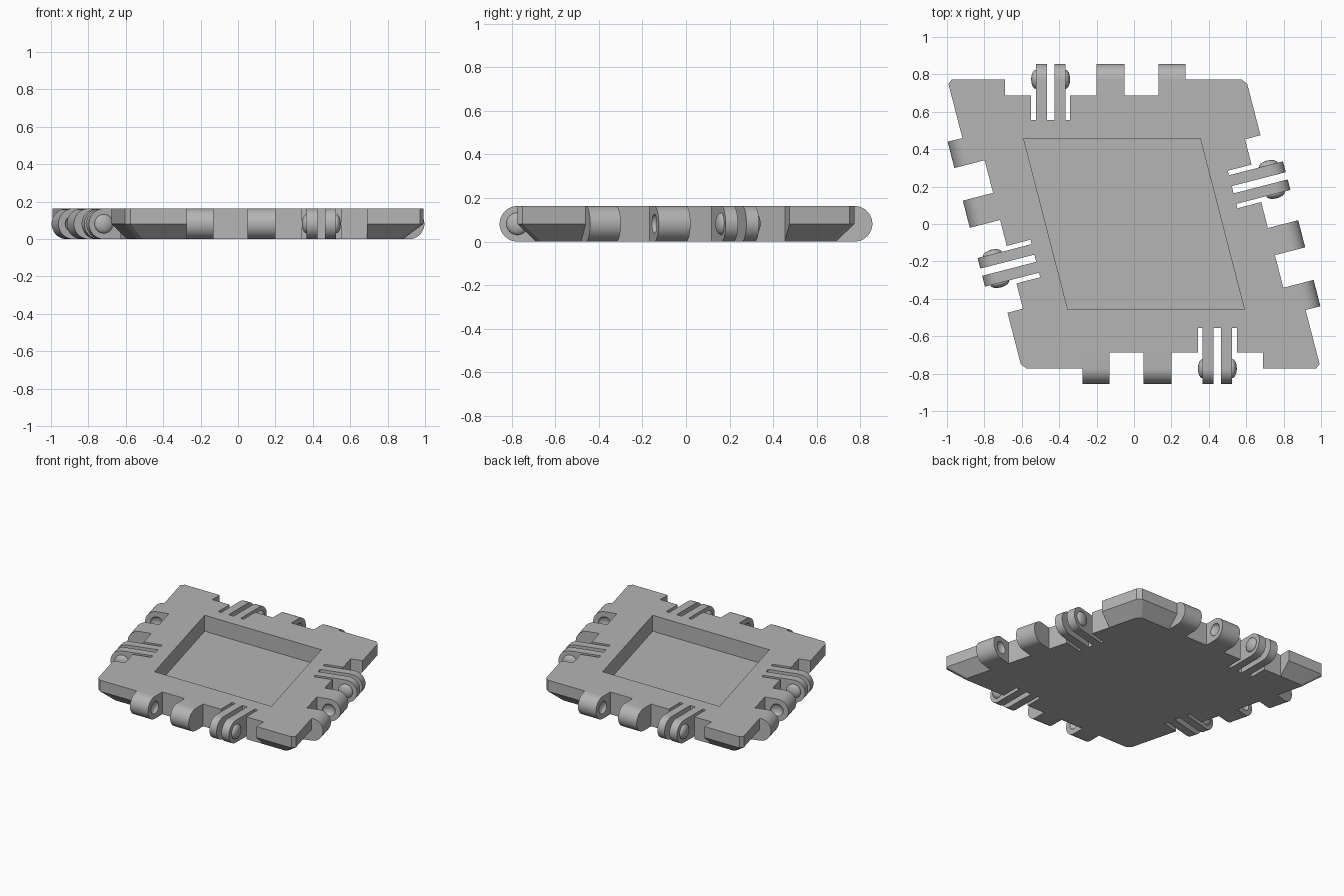
import bpy
import bmesh
from math import pi, sin, cos, tan, asin, radians
from mathutils import Matrix, Vector

old = bpy.data.objects.get("Cube")
if old:
    bpy.data.objects.remove(old, do_unlink=True)

LEAN = asin(0.25)        # slant of the rhombus
HALF = 0.7735            # centre to hinge axis
THICK = 0.163
R = THICK / 2            # knuckle radius
RECESS = -0.0855         # wall behind the knuckles
SLOT = -0.217            # root of the flexible fingers
SIDE = HALF / cos(LEAN)  # half length of one side

grey = bpy.data.materials.new("plain grey")
grey.use_nodes = True
grey.diffuse_color = (0.46, 0.46, 0.46, 1)
grey.node_tree.nodes["Principled BSDF"].inputs["Base Color"].default_value = (0.46, 0.46, 0.46, 1)

# Frames of the four sides: x along the side, y outward, origin on the hinge axis
sides = []
for turn in (0, pi):
    spin = Matrix.Rotation(turn, 4, "Z")
    sides.append(spin @ Matrix.Translation((-HALF * tan(LEAN), HALF, 0)))
    sides.append(spin @ Matrix.Translation((SIDE, 0, 0)) @ Matrix.Rotation(LEAN - pi / 2, 4, "Z"))


def make(name, bm):
    bmesh.ops.recalc_face_normals(bm, faces=bm.faces[:])
    mesh = bpy.data.meshes.new(name)
    bm.to_mesh(mesh)
    bm.free()
    mesh.materials.append(grey)
    ob = bpy.data.objects.new(name, mesh)
    bpy.context.collection.objects.link(ob)
    return ob


def loft(bm, rings):
    """Closed solid through rings of equal point count."""
    loops = [[bm.verts.new(p) for p in ring] for ring in rings]
    for a, b in zip(loops, loops[1:]):
        for i in range(len(a)):
            j = (i + 1) % len(a)
            bm.faces.new((a[i], a[j], b[j], b[i]))
    bm.faces.new(loops[0][::-1])
    bm.faces.new(loops[-1])


def rhombus(scale, z, cut=0.0):
    """Rhombus ring, with clipped corners when cut is given."""
    dx = HALF * tan(LEAN)
    pts = [Vector((SIDE - dx, HALF)), Vector((-SIDE - dx, HALF)),
           Vector((dx - SIDE, -HALF)), Vector((SIDE + dx, -HALF))]
    ring = []
    for i, p in enumerate(pts):
        if cut:
            for q in (pts[i - 1], pts[(i + 1) % 4]):
                ring.append(p + (q - p).normalized() * cut)
        else:
            ring.append(p)
    return [(p.x * scale, p.y * scale, z) for p in ring]


def tab(bm, x0, x1, root):
    """Round-nosed tab lying between x0 and x1."""
    outline = [(root, 0)]
    outline += [(R * cos(a), R + R * sin(a)) for a in (-pi / 2 + pi * i / 24 for i in range(25))]
    outline += [(root, THICK)]
    loft(bm, [[(x, y, z) for y, z in outline] for x in (x0, x1)])


def button(bm, x, radius):
    """Flattened ball on the hinge axis."""
    bmesh.ops.create_uvsphere(bm, u_segments=32, v_segments=16, radius=radius,
                              matrix=Matrix.Translation((x, 0, R)) @ Matrix.Diagonal((0.025 / radius, 1, 1, 1)))


def carve(ob, cutter):
    cutter.hide_render = True
    mod = ob.modifiers.new("cut", "BOOLEAN")
    mod.operation = "DIFFERENCE"
    mod.solver = "EXACT"
    mod.object = cutter
    select(ob)
    bpy.ops.object.modifier_apply(modifier=mod.name)
    bpy.data.objects.remove(cutter, do_unlink=True)


def select(ob):
    bpy.ops.object.select_all(action="DESELECT")
    ob.select_set(True)
    bpy.context.view_layer.objects.active = ob


def smooth(ob):
    select(ob)
    bpy.ops.object.shade_smooth_by_angle(angle=radians(30))


# Plate with undercut rim
bm = bmesh.new()
inner = (HALF + RECESS) / HALF
loft(bm, [rhombus(inner, 0, 0.025), rhombus(1, R, 0.025), rhombus(1, THICK, 0.025)])
plate = make("plate", bm)

# Side recesses, finger slots and the central pocket
bm = bmesh.new()
notch = [(-0.49, 0.2), (-0.49, RECESS), (-0.35, RECESS), (-0.35, SLOT),
         (-0.143, SLOT), (-0.143, RECESS), (0.475, RECESS), (0.475, 0.2)]
for frame in sides:
    loft(bm, [[frame @ Vector((x, y, z)) for x, y in notch] for z in (-0.1, 0.3)])
loft(bm, [rhombus(0.591, 0.046), rhombus(0.591, 0.3)])
carve(plate, make("plate_cutter", bm))

# Socket knuckles with dimples facing each other
bm = bmesh.new()
tab(bm, 0, 0.15, RECESS)
tab(bm, 0.33, 0.475, RECESS)
knuckles = make("socket_knuckles", bm)
bm = bmesh.new()
button(bm, 0.15, 0.044)
button(bm, 0.33, 0.044)
carve(knuckles, make("dimple_cutter", bm))

# Flexible fingers
bm = bmesh.new()
tab(bm, -0.325, -0.265, SLOT)
tab(bm, -0.225, -0.167, SLOT)
fingers = make("snap_fingers", bm)

# Snap buttons on the outer finger faces
bm = bmesh.new()
button(bm, -0.325, 0.051)
button(bm, -0.167, 0.051)
buttons = make("snap_buttons", bm)

# Repeat the hinge parts on all four sides
for part in (knuckles, fingers, buttons):
    smooth(part)
    part.matrix_world = sides[0]
    for frame in sides[1:]:
        twin = part.copy()
        bpy.context.collection.objects.link(twin)
        twin.matrix_world = frame
